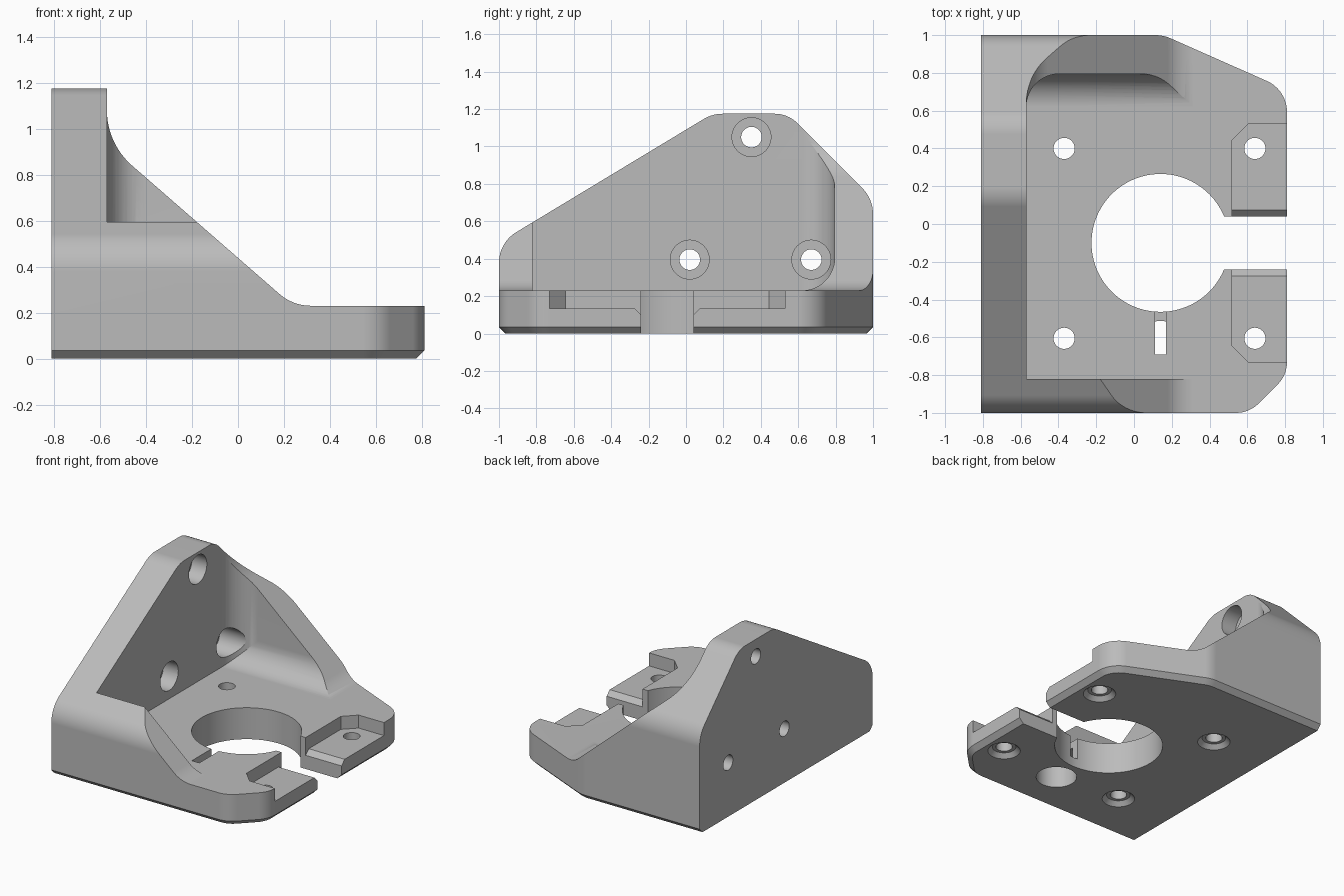
import bpy, bmesh, math
from mathutils import Vector

if "Cube" in bpy.data.objects:
    bpy.data.objects.remove(bpy.data.objects["Cube"], do_unlink=True)

# Axis order for each extrusion direction: profile (a, b) and depth d
PLACE = {"X": lambda a, b, d: (d, a, b),
         "Y": lambda a, b, d: (a, d, b),
         "Z": lambda a, b, d: (a, b, d)}


def rounded(corners, steps=12):
    """Turn (a, b, radius) corners into an outline with arcs."""
    out = []
    for i, (a, b, r) in enumerate(corners):
        p = Vector((a, b))
        if not r:
            out.append(p)
            continue
        u = (Vector(corners[i - 1][:2]) - p).normalized()
        v = (Vector(corners[(i + 1) % len(corners)][:2]) - p).normalized()
        half = u.angle(v) / 2
        centre = p + (u + v).normalized() * (r / math.sin(half))
        start = p + u * (r / math.tan(half)) - centre
        end = p + v * (r / math.tan(half)) - centre
        sweep = math.pi - 2 * half
        for k in range(steps + 1):
            t = k / steps
            out.append(centre + (start * math.sin((1 - t) * sweep)
                                 + end * math.sin(t * sweep)) / math.sin(sweep))
    return out


def make_object(name, bm):
    bmesh.ops.recalc_face_normals(bm, faces=bm.faces[:])
    mesh = bpy.data.meshes.new(name)
    bm.to_mesh(mesh)
    bm.free()
    obj = bpy.data.objects.new(name, mesh)
    bpy.context.collection.objects.link(obj)
    return obj


def prism(name, outline, axis, lo, hi, lo_scale=None, bevel=0):
    """Extrude an outline along an axis, optionally chamfering the low rim."""
    bm = bmesh.new()
    low = [bm.verts.new(PLACE[axis](p[0], p[1], lo)) for p in outline]
    high = [bm.verts.new(PLACE[axis](p[0], p[1], hi)) for p in outline]
    base = bm.faces.new(low)
    bm.faces.new(high[::-1])
    n = len(low)
    for i in range(n):
        bm.faces.new((low[i], high[i], high[(i + 1) % n], low[(i + 1) % n]))
    bmesh.ops.recalc_face_normals(bm, faces=bm.faces[:])
    if bevel:
        bmesh.ops.bevel(bm, geom=list(base.edges), offset=bevel, segments=1,
                        affect="EDGES", clamp_overlap=False)
    return make_object(name, bm)


def rod(name, axis, a, b, lo, hi, r_lo, r_hi=None, sides=48):
    """Cylinder or cone along an axis."""
    r_hi = r_lo if r_hi is None else r_hi
    bm = bmesh.new()
    rings = []
    for d, r in ((lo, r_lo), (hi, r_hi)):
        angles = [math.tau * k / sides for k in range(sides)]
        rings.append([bm.verts.new(PLACE[axis](a + r * math.cos(t), b + r * math.sin(t), d))
                      for t in angles])
    bm.faces.new(rings[0])
    bm.faces.new(rings[1][::-1])
    for i in range(sides):
        j = (i + 1) % sides
        bm.faces.new((rings[0][i], rings[1][i], rings[1][j], rings[0][j]))
    return make_object(name, bm)


def rect(a0, a1, b0, b1):
    return [(a0, b0), (a1, b0), (a1, b1), (a0, b1)]


def combine(target, tool, operation="DIFFERENCE"):
    mod = target.modifiers.new("cut", "BOOLEAN")
    mod.operation, mod.solver, mod.object = operation, "EXACT", tool
    bpy.context.view_layer.objects.active = target
    bpy.ops.object.modifier_apply(modifier=mod.name)
    bpy.data.objects.remove(tool, do_unlink=True)


# Body: chamfered footprint trimmed by the side and front outlines
bracket = prism("motor_bracket", rounded([
    (-1.2, -1, 0), (0.61, -1, 0.17), (0.81, -0.8, 0.17),
    (0.81, 0.71, 0.18), (0.155, 1, 0.2), (-1.2, 1, 0)]), "Z", 0, 1.5, bevel=0.035)
side = prism("side_outline", rounded([
    (-1, -0.5, 0), (1, -0.5, 0), (1, 0.72, 0.2), (0.545, 1.175, 0.17),
    (0.141, 1.175, 0.2), (-1, 0.486, 0.19)]), "X", -0.81, 1.2)
combine(bracket, side, "INTERSECT")
front = prism("front_outline", rounded([
    (-1.1, -0.4, 0), (1.1, -0.4, 0), (1.1, 0.23, 0), (0.239, 0.23, 0.21),
    (-0.57, 0.935, 0.32), (-0.57, 1.6, 0), (-1.1, 1.6, 0)]), "Y", -1.3, 1.3)
combine(bracket, front, "INTERSECT")

# Interior pocket, filleted against the rear wall
bm = bmesh.new()
bmesh.ops.create_cube(bm, size=1)
for v in bm.verts:
    v.co = (1.3 if v.co.x > 0 else -0.57,
            0.795 if v.co.y > 0 else -0.82,
            2 if v.co.z > 0 else 0.23)
soft = [e for e in bm.edges if all(v.co.y > 0 for v in e.verts)
        and (all(v.co.x < 0 for v in e.verts) or all(v.co.z < 1 for v in e.verts))]
bmesh.ops.bevel(bm, geom=soft, offset=0.175, segments=12, profile=0.5,
                affect="EDGES", clamp_overlap=False)
combine(bracket, make_object("pocket", bm))

# Centre bore with its side slot
BX, BY = 0.14, -0.10
combine(bracket, rod("bore", "Z", BX, BY, -0.3, 0.6, 0.365, sides=96))
combine(bracket, prism("bore_slot", rect(BX, 1.2, -0.24, 0.04), "Z", -0.3, 0.6))

# Recesses either side of the slot, mirrored about the bore
for s in (1, -1):
    recess = [(0.52, 0.1), (0.95, 0.1), (0.95, 0.63), (0.605, 0.63), (0.52, 0.545)]
    combine(bracket, prism("recess", [(x, BY + s * y) for x, y in recess], "Z", 0.135, 0.6))
    lip = [(0.1, 0.06), (0.18, 0.14), (0.1, 0.14)]
    combine(bracket, prism("recess_lip", [(BY + s * y, z) for y, z in lip], "X", 0.52, 0.95))

# Base screw holes, countersunk below
for x in (-0.37, 0.64):
    for y in (-0.605, 0.40):
        combine(bracket, rod("base_hole", "Z", x, y, -0.2, 0.6, 0.056))
        combine(bracket, rod("base_countersink", "Z", x, y, -0.01, 0.03, 0.12, 0.08))

# Blind hole below and the narrow slot above it
combine(bracket, rod("blind_hole", "Z", BX, -0.65, -0.2, 0.18, 0.137))
combine(bracket, prism("narrow_slot", rect(0.11, 0.17, -0.69, -0.4), "Z", 0.07, 0.6))

# Counterbored holes in the upright plate
for y, z in ((0.35, 1.05), (0.02, 0.395), (0.67, 0.395)):
    combine(bracket, rod("wall_hole", "X", y, z, -1.1, -0.3, 0.055))
    combine(bracket, rod("wall_counterbore", "X", y, z, -0.69, -0.2, 0.104))

# Material and shading
grey = bpy.data.materials.new("plain_grey")
grey.use_nodes = True
colour = (0.5, 0.5, 0.5, 1)
grey.diffuse_color = colour
grey.node_tree.nodes["Principled BSDF"].inputs["Base Color"].default_value = colour
bracket.data.materials.clear()
bracket.data.materials.append(grey)
for poly in bracket.data.polygons:
    poly.material_index = 0

bpy.ops.object.select_all(action="DESELECT")
bracket.select_set(True)
bpy.context.view_layer.objects.active = bracket
bpy.ops.object.shade_smooth_by_angle(angle=math.radians(20))
weighted = bracket.modifiers.new("even_shading", "WEIGHTED_NORMAL")
weighted.keep_sharp = True
